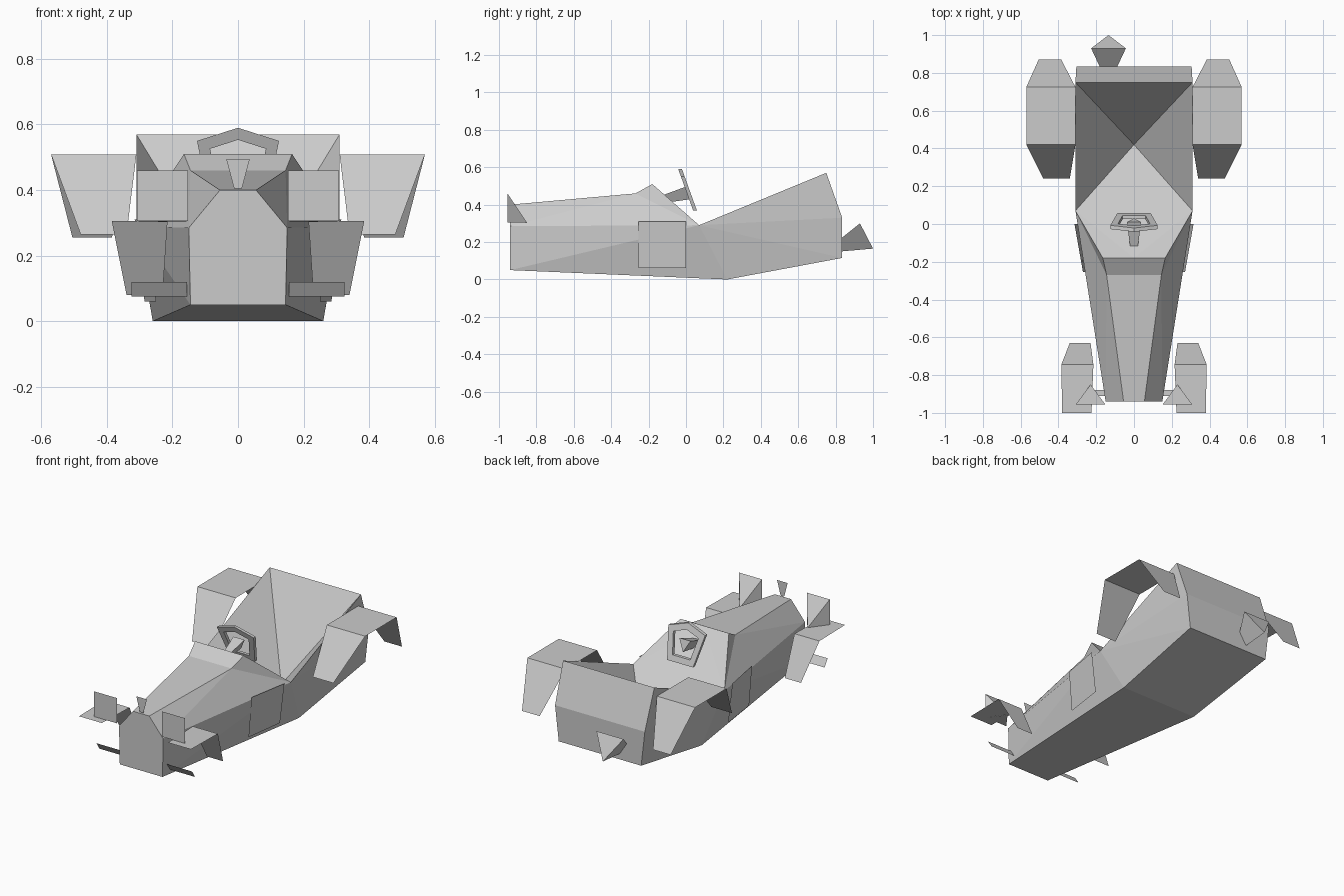
import bpy
from mathutils import Vector

cube = bpy.data.objects.get("Cube")
if cube:
    bpy.data.objects.remove(cube)

grey = bpy.data.materials.new("body_grey")
grey.use_nodes = True
GREY = (0.6, 0.6, 0.6, 1)
grey.diffuse_color = GREY
grey.node_tree.nodes["Principled BSDF"].inputs["Base Color"].default_value = GREY


def build(name, verts, faces):
    mesh = bpy.data.meshes.new(name)
    mesh.from_pydata([tuple(v) for v in verts], [], faces)
    mesh.materials.append(grey)
    obj = bpy.data.objects.new(name, mesh)
    bpy.context.collection.objects.link(obj)
    return obj


def pair(name, verts, faces):
    """Build a part on the +x side and its mirrored twin."""
    build("left_" + name, verts, faces)
    build("right_" + name, [(-x, y, z) for x, y, z in verts], [f[::-1] for f in faces])


def bent_plate(name, rows):
    """Thin sheet through rows of (inner x, outer x, y, z)."""
    verts = [(x, y, z) for a, b, y, z in rows for x in (a, b)]
    faces = [(2 * i, 2 * i + 1, 2 * i + 3, 2 * i + 2) for i in range(len(rows) - 1)]
    pair(name, verts, faces)


def loft(name, rings):
    """Closed solid through rings of equal point count."""
    n = len(rings[0])
    faces = [tuple(range(n))[::-1]]
    for r in range(len(rings) - 1):
        for i in range(n):
            j = (i + 1) % n
            faces.append((r * n + i, r * n + j, r * n + n + j, r * n + n + i))
    faces.append(tuple(range((len(rings) - 1) * n, len(rings) * n)))
    return build(name, [p for ring in rings for p in ring], faces)


# Body shell: named corner pairs, plus a cowl middle and a sunken cockpit point
corners = {
    "nose_low": (.145, -.94, .05), "nose_mid": (.15, -.94, .285),
    "nose_top": (.055, -.94, .40), "hood": (.145, -.27, .46),
    "cowl": (.165, -.18, .51), "sill": (.31, .07, .29),
    "deck": (.31, .75, .57), "tail_mid": (.305, .835, .33),
    "tail_low": (.28, .835, .115), "belly": (.26, .22, 0),
}
verts, index = [], {}
for key, (x, y, z) in corners.items():
    for side in (1, -1):
        index[key, side] = len(verts)
        verts.append((side * x, y, z))
COWL, SEAT = len(verts), len(verts) + 1
verts += [(0, -.18, .51), (0, .42, .06)]
faces = []
for side in (1, -1):
    for names in ("nose_low sill nose_mid", "nose_low belly sill", "belly tail_low sill",
                  "tail_low tail_mid sill", "tail_mid deck sill", "nose_mid sill hood",
                  "nose_mid hood nose_top", "sill cowl hood"):
        loop = [index[n, side] for n in names.split()]
        faces.append(loop[::side])
    s, d, c = (index[n, side] for n in ("sill", "deck", "cowl"))
    faces += [[s, d, SEAT][::side], [s, COWL, c][::side]]
# Faces that span the full width
for a, b in (("nose_low", "nose_mid"), ("nose_mid", "nose_top"), ("nose_top", "hood"),
             ("deck", "tail_mid"), ("tail_mid", "tail_low"), ("tail_low", "belly"),
             ("belly", "nose_low")):
    faces.append([index[a, -1], index[a, 1], index[b, 1], index[b, -1]])
faces.append([index["hood", -1], index["hood", 1], index["cowl", 1], COWL, index["cowl", -1]])
faces += [[index["sill", 1], SEAT, index["sill", -1], COWL],
          [index["deck", 1], index["deck", -1], SEAT]]
build("body", verts, faces)

# Fenders, bumpers and door plates
bent_plate("front_fender", [(.225, .38, -1, .305), (.215, .385, -.745, .305), (.23, .34, -.63, .08)])
bent_plate("rear_fender", [(.34, .48, .24, .265), (.31, .57, .42, .508),
                           (.31, .57, .725, .508), (.385, .505, .87, .255)])
bent_plate("bumper", [(.155, .325, -.91, .12), (.155, .325, -.88, .075)])
pair("door", [(.25, -.255, .06), (.285, 0, .06), (.315, 0, .31), (.27, -.255, .31)], [(0, 1, 2, 3)])

# Headlights: square face tapering to a low rear point
pair("headlight", [(.152, -.955, .305), (.308, -.955, .305), (.308, -.955, .46),
                   (.152, -.955, .46), (.23, -.85, .303)],
     [(0, 1, 2, 3), (1, 0, 4), (2, 1, 4), (3, 2, 4), (0, 3, 4)])

# Hood ornament
build("hood_ornament", [(-.012, -.935, .405), (.012, -.935, .405),
                        (.036, -.935, .495), (-.036, -.935, .495)], [(0, 1, 2, 3)])

# Steering wheel: five-sided tilted ring
outline = [(0, .59), (.125, .55), (.088, .37), (-.088, .37), (-.125, .55)]


def wheel_ring(scale, shift):
    points = []
    for x, z in outline:
        z = .475 + (z - .475) * scale
        points.append(Vector((x * scale, .01 - (z - .475) * .36 + shift, z)))
    return points


rings = [wheel_ring(s, t) for s, t in ((1, -.01), (.68, -.01), (.68, .01), (1, .01))]
ring_faces = []
for r in range(4):
    for i in range(5):
        j, q = (i + 1) % 5, (r + 1) % 4
        ring_faces.append((r * 5 + i, r * 5 + j, q * 5 + j, q * 5 + i))
build("steering_wheel", [p for ring in rings for p in ring], ring_faces)


def triangle(cx, half, y_top, z_top, y_low, z_low):
    return [(cx - half, y_top, z_top), (cx + half, y_top, z_top), (cx, y_low, z_low)]


# Steering column flaring to a three-sided hub
loft("steering_column", [triangle(0, .012, -.18, .43, -.18, .40),
                         triangle(0, .038, .01, .50, .03, .43)])

# Flared tail pipe, on one side only
loft("tail_pipe", [triangle(-.135, .045, .83, .22, .83, .15),
                   triangle(-.135, .092, .93, .30, 1.0, .165)])
